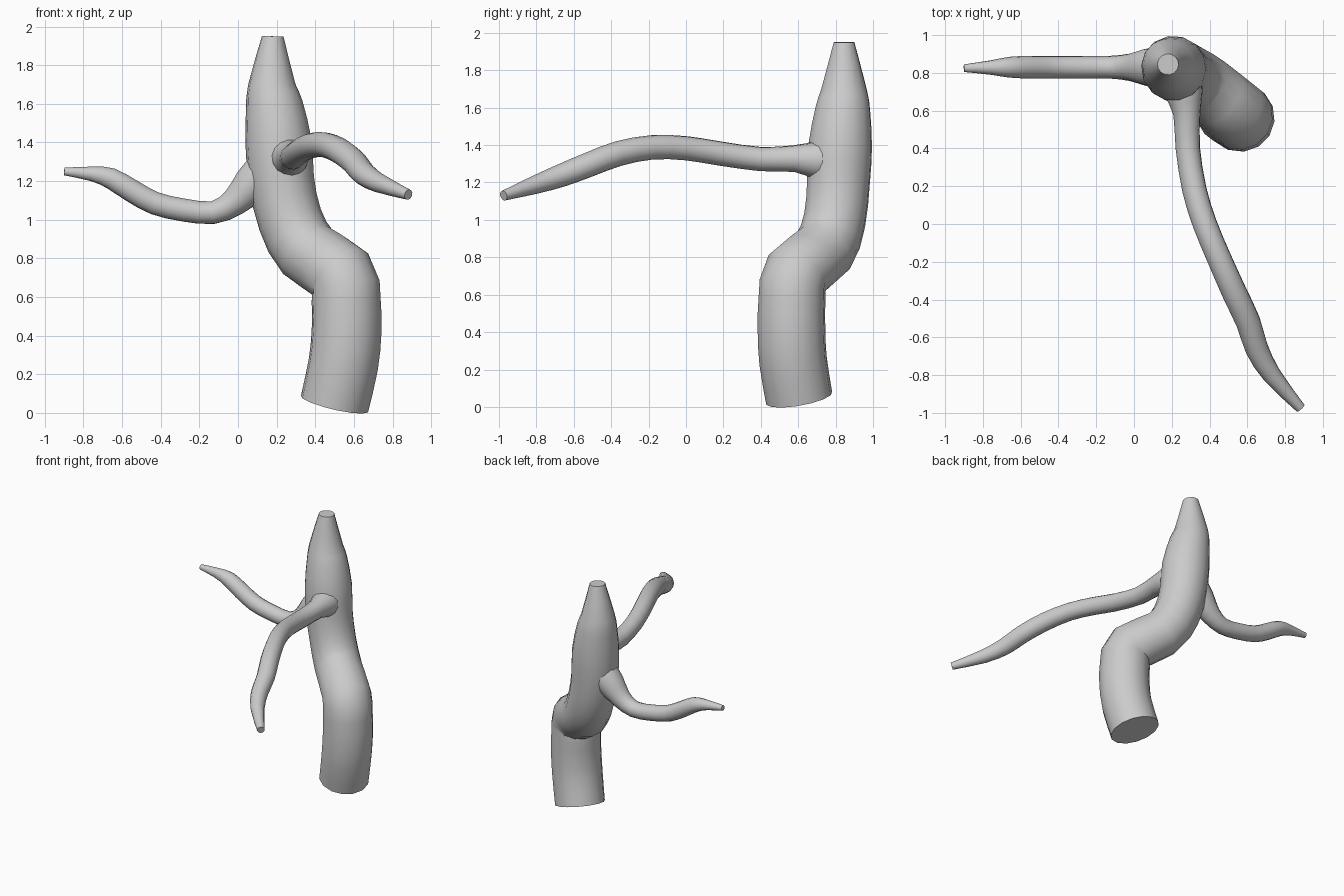
import bpy, bmesh, math
from mathutils import Vector

if "Cube" in bpy.data.objects:
    bpy.data.objects.remove(bpy.data.objects["Cube"])

SIDES = 14


def catmull(a, b, c, d, t):
    return 0.5 * (2 * b + (c - a) * t + (2 * a - 5 * b + 4 * c - d) * t * t
                  + (3 * b - a - 3 * c + d) * t ** 3)


def tube(name, stations, steps=2):
    """Sweep a round section along (x, y, z, radius) stations, capped at both ends."""
    st = [Vector(s) for s in stations]
    path = []
    for i in range(len(st) - 1):
        a, d = st[max(i - 1, 0)], st[min(i + 2, len(st) - 1)]
        path += [catmull(a, st[i], st[i + 1], d, k / steps) for k in range(steps)]
    path.append(st[-1])
    pts = [p.to_3d() for p in path]

    bm = bmesh.new()
    rings, side, prev = [], None, None
    for i, p in enumerate(pts):
        tan = (pts[min(i + 1, len(pts) - 1)] - pts[max(i - 1, 0)]).normalized()
        if side is None:
            side = tan.orthogonal().normalized()
        else:
            side = prev.rotation_difference(tan) @ side
        prev = tan
        up = tan.cross(side)
        ring = []
        for k in range(SIDES):
            a = 2 * math.pi * k / SIDES
            ring.append(bm.verts.new(p + path[i][3] * (math.cos(a) * side + math.sin(a) * up)))
        rings.append(ring)
    for r, s in zip(rings, rings[1:]):
        for k in range(SIDES):
            n = (k + 1) % SIDES
            bm.faces.new((r[k], r[n], s[n], s[k]))
    bm.faces.new(rings[0][::-1])
    bm.faces.new(rings[-1])
    bmesh.ops.recalc_face_normals(bm, faces=bm.faces)
    me = bpy.data.meshes.new(name)
    bm.to_mesh(me)
    bm.free()
    ob = bpy.data.objects.new(name, me)
    bpy.context.collection.objects.link(ob)
    bpy.ops.object.select_all(action='DESELECT')
    ob.select_set(True)
    bpy.context.view_layer.objects.active = ob
    bpy.ops.object.shade_smooth_by_angle(angle=math.radians(40))
    return ob


# Crooked trunk with an elbow
tube("trunk", [
    (.50, .605, .047, .18), (.545, .572, .25, .182), (.562, .564, .42, .182),
    (.56, .567, .58, .18), (.535, .59, .715, .178), (.36, .735, .835, .172),
    (.27, .795, 1.0, .168), (.225, .815, 1.2, .17), (.21, .825, 1.4, .172),
    (.187, .84, 1.6, .147), (.175, .845, 1.7, .123), (.18, .845, 1.95, .056)])

# Branch to the left
tube("left_branch", [
    (.14, .83, 1.25, .11), (.07, .83, 1.18, .10), (-.02, .83, 1.09, .073),
    (-.13, .83, 1.037, .06), (-.28, .83, 1.05, .06), (-.43, .83, 1.085, .06),
    (-.55, .83, 1.15, .06), (-.66, .83, 1.215, .055), (-.76, .828, 1.238, .038),
    (-.9, .825, 1.25, .02)])

# Long branch to the front
tube("front_branch", [
    (.255, .78, 1.32, .10), (.265, .69, 1.32, .10), (.28, .58, 1.328, .072),
    (.285, .4, 1.325, .065), (.32, .18, 1.355, .065), (.375, 0, 1.383, .065),
    (.45, -.18, 1.388, .065), (.53, -.36, 1.355, .067), (.605, -.52, 1.295, .066),
    (.65, -.66, 1.24, .062), (.73, -.8, 1.19, .05), (.882, -.975, 1.13, .027)])
